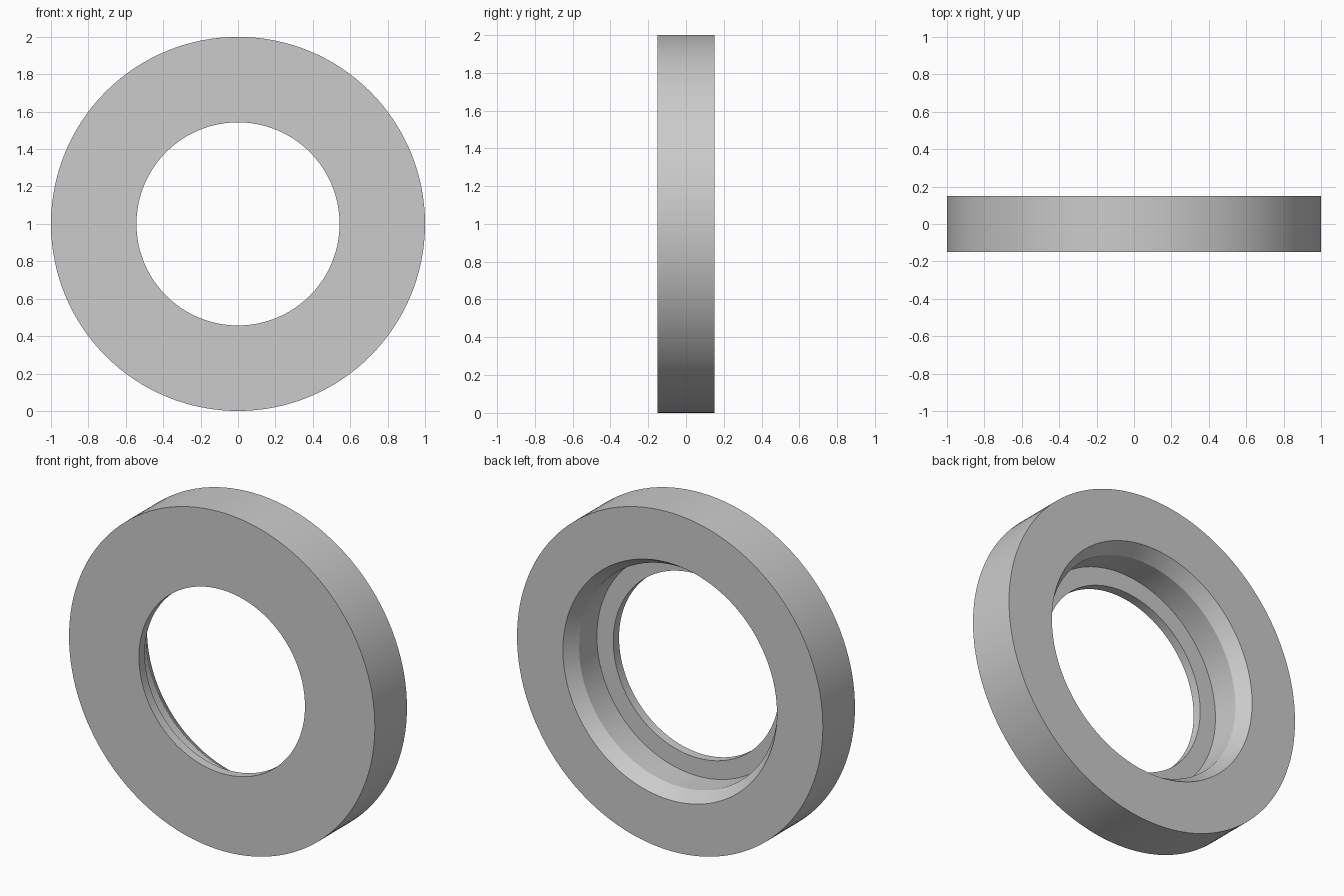
import bpy
import bmesh
import math
from mathutils import Matrix

cube = bpy.data.objects.get("Cube")
if cube:
    bpy.data.objects.remove(cube, do_unlink=True)

SEGMENTS = 128

grey = bpy.data.materials.new("light_grey")
grey.use_nodes = True
colour = (0.6, 0.6, 0.6, 1)
grey.diffuse_color = colour
grey.node_tree.nodes["Principled BSDF"].inputs["Base Color"].default_value = colour

# Closed ring section as (radius, y): front face, outer rim, back face,
# countersink, counterbore, shoulder, bore
section = [(0.543, -0.15), (1, -0.15), (1, 0.15),
           (0.70, 0.15), (0.65, 0.07), (0.65, -0.096), (0.543, -0.096)]

# Turn the section around the y axis
bm = bmesh.new()
rings = []
for i in range(SEGMENTS):
    turn = Matrix.Rotation(math.tau * i / SEGMENTS, 3, "Y")
    rings.append([bm.verts.new(turn @ Matrix.Translation((r, y, 0)).translation)
                  for r, y in section])
for i, ring in enumerate(rings):
    following = rings[(i + 1) % SEGMENTS]
    for j in range(len(section)):
        k = (j + 1) % len(section)
        bm.faces.new((ring[j], ring[k], following[k], following[j]))
bmesh.ops.recalc_face_normals(bm, faces=bm.faces)

mesh = bpy.data.meshes.new("stepped_ring")
bm.to_mesh(mesh)
bm.free()
mesh.materials.append(grey)

# Stand the ring on the ground
ring_object = bpy.data.objects.new("stepped_ring", mesh)
ring_object.location.z = 1
bpy.context.collection.objects.link(ring_object)
bpy.context.view_layer.objects.active = ring_object
ring_object.select_set(True)
bpy.ops.object.shade_smooth_by_angle(angle=math.radians(25))
